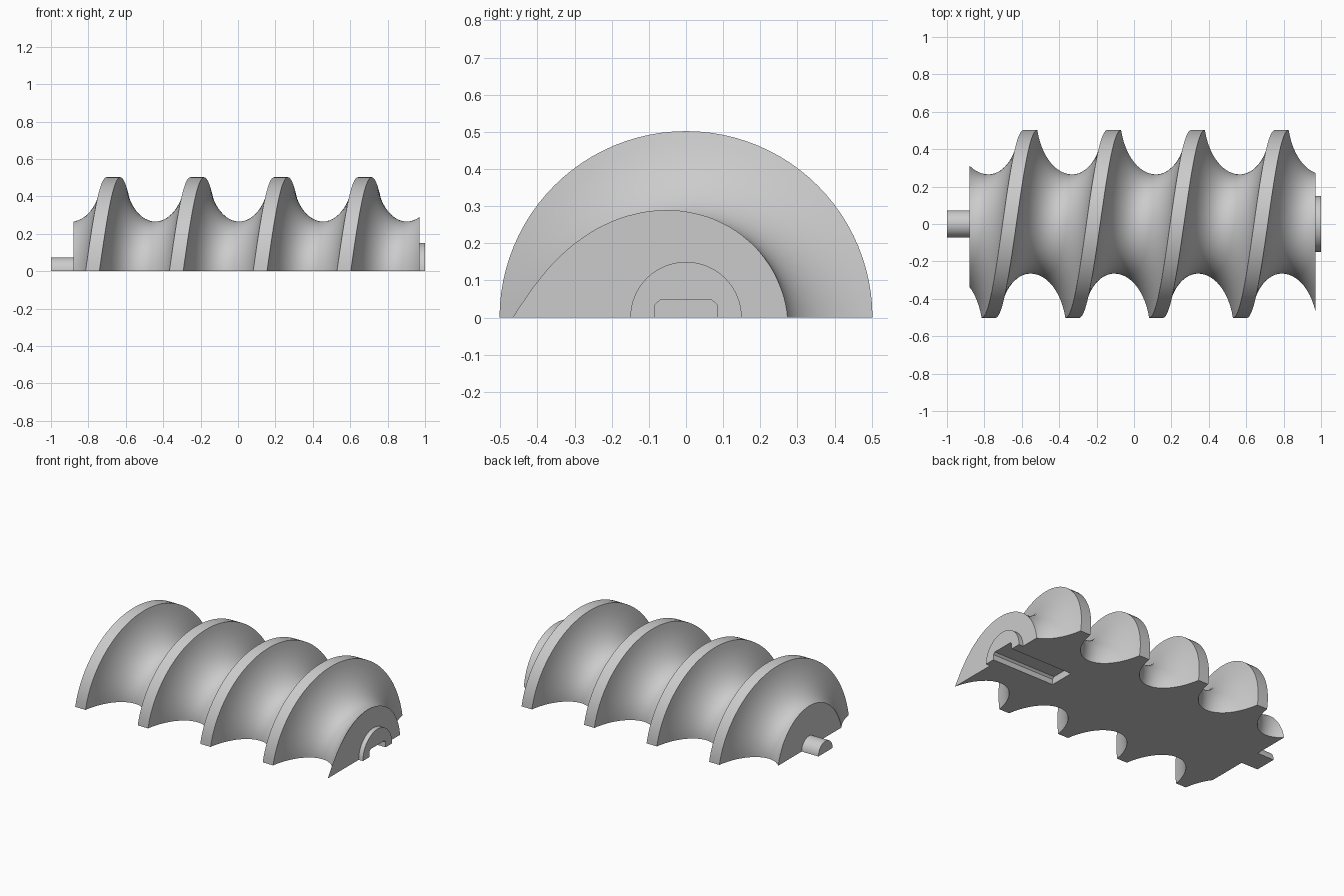
import bpy, bmesh
from math import pi, sin, cos, asin

cube = bpy.data.objects.get("Cube")
if cube:
    bpy.data.objects.remove(cube, do_unlink=True)

# Material
steel = bpy.data.materials.new("light_grey")
steel.use_nodes = True
GREY = (0.6, 0.6, 0.6, 1)
steel.diffuse_color = GREY
steel.node_tree.nodes["Principled BSDF"].inputs["Base Color"].default_value = GREY

# Screw dimensions
PITCH, CREST_X = 0.448, -0.666
ROOT, OUTER, CREST_HALF = 0.265, 0.502, 0.037
X_MIN, X_MAX = -0.88, 0.97
SEGMENTS, ARC_STEPS = 96, 24


def finish(name, bm):
    bmesh.ops.recalc_face_normals(bm, faces=bm.faces)
    mesh = bpy.data.meshes.new(name)
    bm.to_mesh(mesh)
    bm.free()
    mesh.materials.append(steel)
    obj = bpy.data.objects.new(name, mesh)
    bpy.context.collection.objects.link(obj)
    return obj


def activate(obj):
    bpy.ops.object.select_all(action='DESELECT')
    obj.select_set(True)
    bpy.context.view_layer.objects.active = obj


def prism(name, outline, x0, x1):
    """Extrude a (y, z) outline along x."""
    bm = bmesh.new()
    face = bm.faces.new([bm.verts.new((x0, y, z)) for y, z in outline])
    grown = bmesh.ops.extrude_face_region(bm, geom=[face])["geom"]
    for v in grown:
        if isinstance(v, bmesh.types.BMVert):
            v.co.x = x1
    return finish(name, bm)


def half_round(name, radius, x0, x1, steps=32):
    arc = [(radius * cos(pi * i / steps), radius * sin(pi * i / steps))
           for i in range(steps + 1)]
    return prism(name, arc, x0, x1)


def groove_profile():
    """One pitch of (offset from crest centre, radius)."""
    half_width = PITCH / 2 - CREST_HALF
    limit = asin(0.97)
    points = [(-CREST_HALF, OUTER)]
    for i in range(ARC_STEPS):
        t = limit * (2 * i / ARC_STEPS - 1)
        rise = (1 - cos(t)) / (1 - cos(limit))
        points.append((PITCH / 2 + half_width * sin(t) / sin(limit),
                       ROOT + (OUTER - ROOT) * rise))
    return points


def cut(bm, point, normal):
    """Remove everything beyond a plane and cap the opening."""
    bmesh.ops.bisect_plane(bm, geom=bm.verts[:] + bm.edges[:] + bm.faces[:],
                           dist=1e-5, plane_co=point, plane_no=normal,
                           clear_outer=True)
    axis = max(range(3), key=lambda i: abs(normal[i]))
    rim = [e for e in bm.edges if e.is_boundary
           and all(abs(v.co[axis] - point[axis]) < 1e-4 for v in e.verts)]
    bmesh.ops.edgeloop_fill(bm, edges=rim)


# Helical body: sweep the groove profile, then trim the ends and the lower half
bm = bmesh.new()
rows = []
for turn in range(-2, 7):
    for offset, radius in groove_profile():
        row = []
        for s in range(SEGMENTS + 1):
            a = 2 * pi * s / SEGMENTS
            x = CREST_X + (turn + 0.25 - s / SEGMENTS) * PITCH + offset
            row.append(bm.verts.new((x, radius * cos(a), radius * sin(a))))
        rows.append(row)
for lower, upper in zip(rows, rows[1:]):
    for s in range(SEGMENTS):
        bm.faces.new((lower[s], lower[s + 1], upper[s + 1], upper[s]))
bmesh.ops.remove_doubles(bm, verts=bm.verts, dist=1e-5)
cut(bm, (X_MIN, 0, 0), (-1, 0, 0))
cut(bm, (X_MAX, 0, 0), (1, 0, 0))
cut(bm, (0, 0, 0), (0, 0, -1))
body = finish("screw_body", bm)

# Shaft stub and end collar
shaft = half_round("shaft_stub", 0.073, -1.0, X_MIN)
collar = half_round("end_collar", 0.15, X_MAX, 1.0)

# Keyway slot in the flat underside
side = [(0.083, -0.1), (0.083, 0.035), (0.07, 0.047)]
slot = prism("slot_cutter", side + [(-y, z) for y, z in reversed(side)], 0.55, 1.1)
slot.hide_render = True
for part in (body, collar):
    activate(part)
    mod = part.modifiers.new("keyway", 'BOOLEAN')
    mod.operation = 'DIFFERENCE'
    mod.solver = 'EXACT'
    mod.object = slot
    bpy.ops.object.modifier_apply(modifier=mod.name)
bpy.data.objects.remove(slot, do_unlink=True)

for part in (body, shaft, collar):
    activate(part)
    bpy.ops.object.shade_smooth_by_angle(angle=pi / 6)
